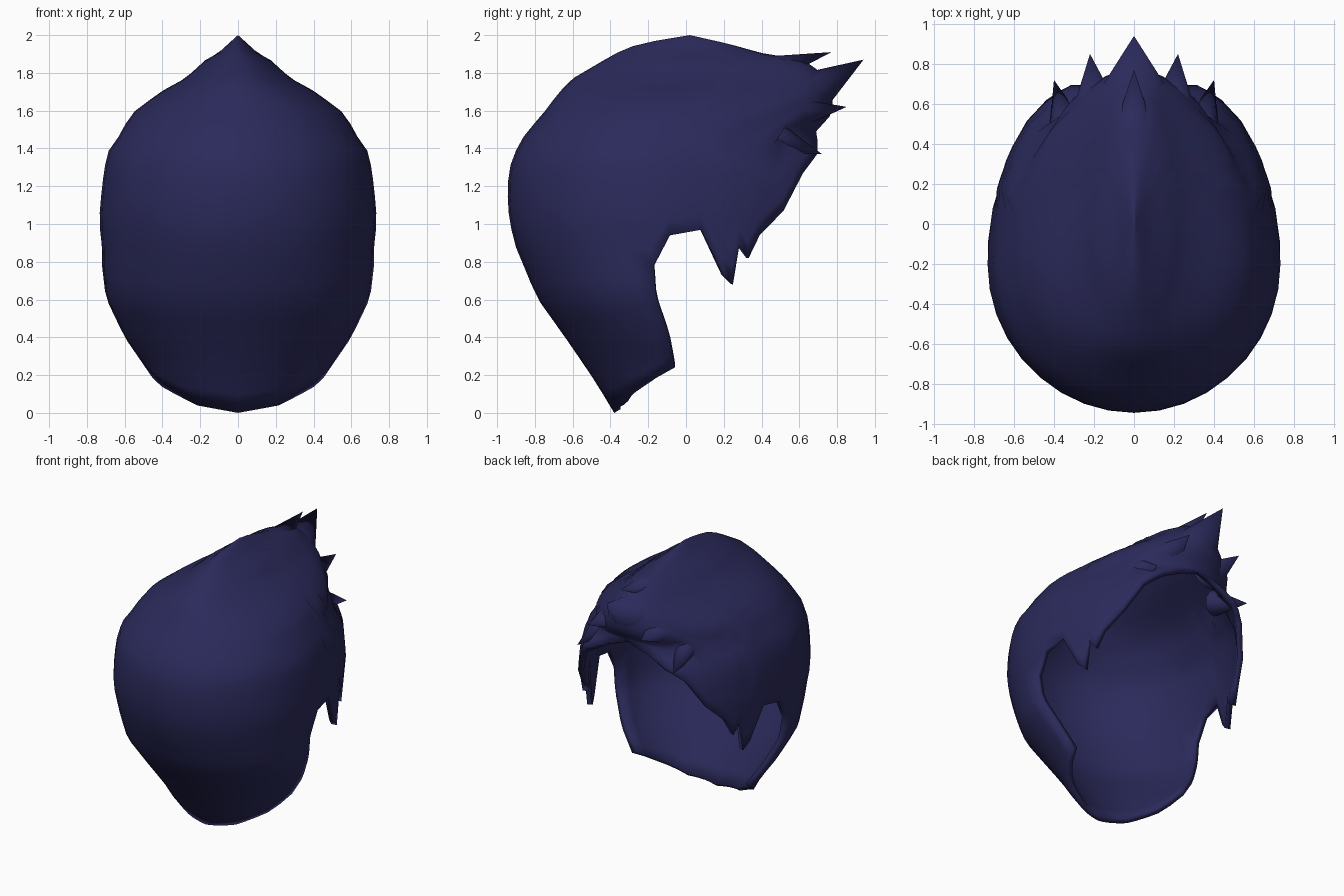
import bpy, bmesh, math
from mathutils import Vector

if "Cube" in bpy.data.objects:
    bpy.data.objects.remove(bpy.data.objects["Cube"])

hair = bpy.data.materials.new("dark indigo hair")
hair.diffuse_color = (0.024, 0.023, 0.105, 1)
hair.use_nodes = True
hair.node_tree.nodes["Principled BSDF"].inputs["Base Color"].default_value = hair.diffuse_color

# horizontal contours: z, back y, half width, y of widest point, front y
LEVELS = [(2.00, .02, 0, .02, .02), (1.955, -.25, .05, 0, .22), (1.90, -.38, .11, 0, .42),
          (1.87, -.43, .17, 0, .62), (1.77, -.60, .28, -.05, .76), (1.70, -.67, .41, -.1, .78),
          (1.58, -.76, .57, -.15, .77), (1.48, -.85, .62, -.18, .68), (1.38, -.905, .69, -.2, .80),
          (1.28, -.94, .71, -.2, .84), (1.1, -.945, .73, -.2, .85), (1.0, -.93, .735, -.2, .85),
          (.9, -.91, .72, -.19, .85), (.78, -.86, .72, -.17, .85),
          (.61, -.79, .70, -.16, .85), (.4, -.64, .60, -.09, .85), (.24, -.53, .49, -.06, .85),
          (.15, -.47, .44, -.1, .85), (0, -.38, .3, -.1, .85)]
# hairline height around the head, by angle from the back
FRINGE = [(90, .78), (96, .94), (105.5, .97), (111, .73), (114, .68), (117, .89), (119.7, .82),
          (124, .94), (133, 1.07), (142, 1.27), (148, 1.33), (153, 1.37), (165, 1.44), (180, 1.49)]
NAPE = [(0, 0), (40, .04), (73, .15), (90, .24)]


def lerp_table(table, k):
    for p, q in zip(table, table[1:]):
        if p[0] <= k <= q[0]:
            t = (k - p[0]) / (q[0] - p[0])
            return [a + (b - a) * t for a, b in zip(p[1:], q[1:])]
    return table[-1][1:] if k > table[-1][0] else table[0][1:]


def surface(angle, z):
    yb, w, yw, yf = lerp_table(LEVELS[::-1], z)
    a = math.radians(angle)
    c = math.cos(a)
    return Vector((w * math.sin(a), yw - c * ((yw - yb) if c > 0 else (yf - yw)), z))


def patch(bm, angles, rows, height):
    grid = [[bm.verts.new(surface(a, height(a, r / rows))) for a in angles] for r in range(rows + 1)]
    for u, d in zip(grid, grid[1:]):
        for i in range(len(angles) - 1):
            bm.faces.new((u[i], d[i], d[i + 1], u[i + 1]))


def finish(bm, name, thickness=0, mirror=True):
    bmesh.ops.remove_doubles(bm, verts=bm.verts, dist=0.0008)
    me = bpy.data.meshes.new(name)
    bm.to_mesh(me)
    bm.free()
    ob = bpy.data.objects.new(name, me)
    bpy.context.collection.objects.link(ob)
    me.materials.append(hair)
    bpy.ops.object.select_all(action='DESELECT')
    ob.select_set(True)
    bpy.context.view_layer.objects.active = ob
    bpy.ops.object.shade_smooth_by_angle(angle=math.radians(50))
    if mirror:
        ob.modifiers.new("mirror", 'MIRROR')
    if thickness:
        s = ob.modifiers.new("thickness", 'SOLIDIFY')
        s.thickness, s.offset = thickness, -1
    return ob


# hair shell: upper cap with fringe edge, lower back with nape edge
bm = bmesh.new()
back = [i * 10 for i in range(10)]
around = back + [a for a, _ in FRINGE[1:]]
patch(bm, around, 20, lambda a, t: 2 - (2 - lerp_table(FRINGE, a)[0]) * t ** 1.6)
patch(bm, back, 8, lambda a, t: .78 + (lerp_table(NAPE, a)[0] - .78) * t)
finish(bm, "hair_shell", 0.04)


# pointed tufts sweeping forward over the forehead, rooted inside the shell
def tuft(name, base, tip, rw, rh, mirror):
    bm = bmesh.new()
    base, tip = Vector(base), Vector(tip)
    side = (tip - base).cross(Vector((0, 0, 1))).normalized()
    up = side.cross(tip - base).normalized()
    n = 10
    ring = [bm.verts.new(base + side * rw * math.cos(2 * math.pi * i / n)
                         + up * rh * math.sin(2 * math.pi * i / n)) for i in range(n)]
    end = bm.verts.new(tip)
    for i in range(n):
        bm.faces.new((ring[i], ring[(i + 1) % n], end))
    bmesh.ops.recalc_face_normals(bm, faces=bm.faces)
    finish(bm, name, 0, mirror)


tuft("centre_tuft", (0, .61, 1.66), (0, .94, 1.87), .21, .15, False)
tuft("top_tuft", (0, .38, 1.80), (0, .77, 1.91), .13, .09, False)
tuft("inner_tuft", (.19, .54, 1.58), (.22, .85, 1.62), .13, .10, True)
tuft("outer_tuft", (.33, .46, 1.46), (.40, .72, 1.37), .10, .09, True)
